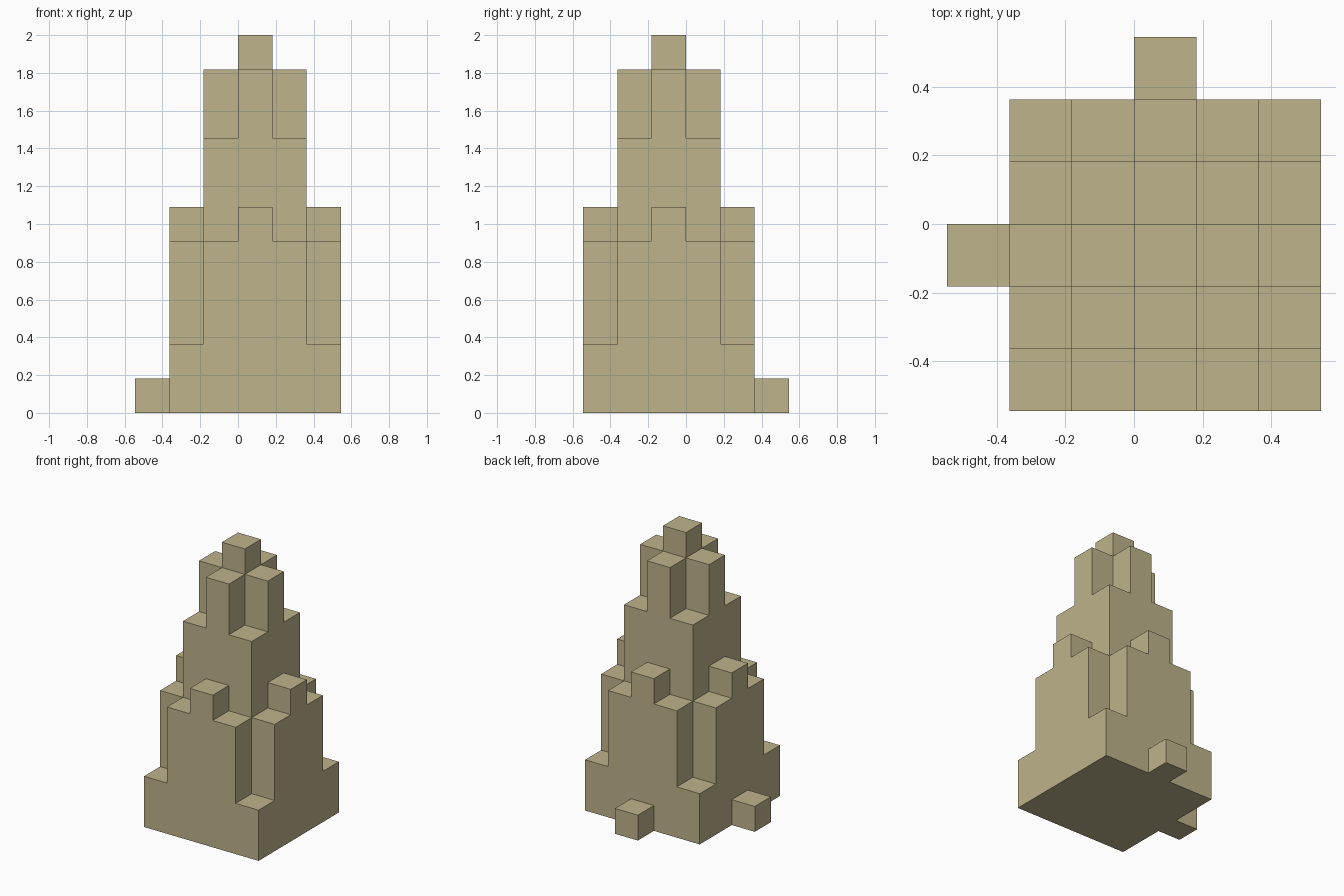
import bpy
import bmesh
import math
from mathutils import Vector

if "Cube" in bpy.data.objects:
    bpy.data.objects.remove(bpy.data.objects["Cube"], do_unlink=True)

UNIT = 2 / 11  # edge of one block; the tower is eleven blocks tall

sandstone = bpy.data.materials.new("sandstone")
sandstone.use_nodes = True
sandstone.diffuse_color = (0.515, 0.451, 0.258, 1)
sandstone.node_tree.nodes["Principled BSDF"].inputs["Base Color"].default_value = sandstone.diffuse_color


def block_shell(name, heights):
    """Closed outer shell of block columns; heights maps (column, row) to blocks."""
    cells = {(i, j, k) for (i, j), h in heights.items() for k in range(h)}
    # Central column stands on x 0..1 and y -1..0 block
    centre = Vector((0.5, -0.5, 0.5))
    bm = bmesh.new()
    for cell in cells:
        for axis in range(3):
            for side in (-1, 1):
                n = Vector((0, 0, 0))
                n[axis] = side
                if tuple(int(c + d) for c, d in zip(cell, n)) in cells:
                    continue
                u = Vector((0, 0, 0))
                u[(axis + 1) % 3] = 0.5
                v = n.cross(u)
                mid = Vector(cell) + centre + n / 2
                corners = (mid - u - v, mid + u - v, mid + u + v, mid - u + v)
                bm.faces.new([bm.verts.new(p * UNIT) for p in corners])
    # Join the block faces into large flat walls
    bmesh.ops.remove_doubles(bm, verts=bm.verts, dist=UNIT / 100)
    bmesh.ops.dissolve_limit(bm, angle_limit=math.radians(1),
                             verts=bm.verts, edges=bm.edges)
    bmesh.ops.recalc_face_normals(bm, faces=bm.faces)
    mesh = bpy.data.meshes.new(name)
    bm.to_mesh(mesh)
    bm.free()
    mesh.materials.append(sandstone)
    obj = bpy.data.objects.new(name, mesh)
    bpy.context.collection.objects.link(obj)


# Stepped tower: column height depends on the distance from the centre
RING_HEIGHTS = {
    (0, 0): 11,  # spire
    (0, 1): 10,  # upper buttresses
    (1, 1): 8,   # shaft corners
    (0, 2): 6,   # middle pinnacles
    (1, 2): 5,   # lower buttresses
    (2, 2): 2,   # plinth corners
}
span = range(-2, 3)
block_shell("stepped_tower", {(i, j): RING_HEIGHTS[tuple(sorted((abs(i), abs(j))))]
                              for i in span for j in span})

# Single foot blocks against the right and back walls
block_shell("right_foot_block", {(-3, 0): 1})
block_shell("back_foot_block", {(0, 3): 1})
